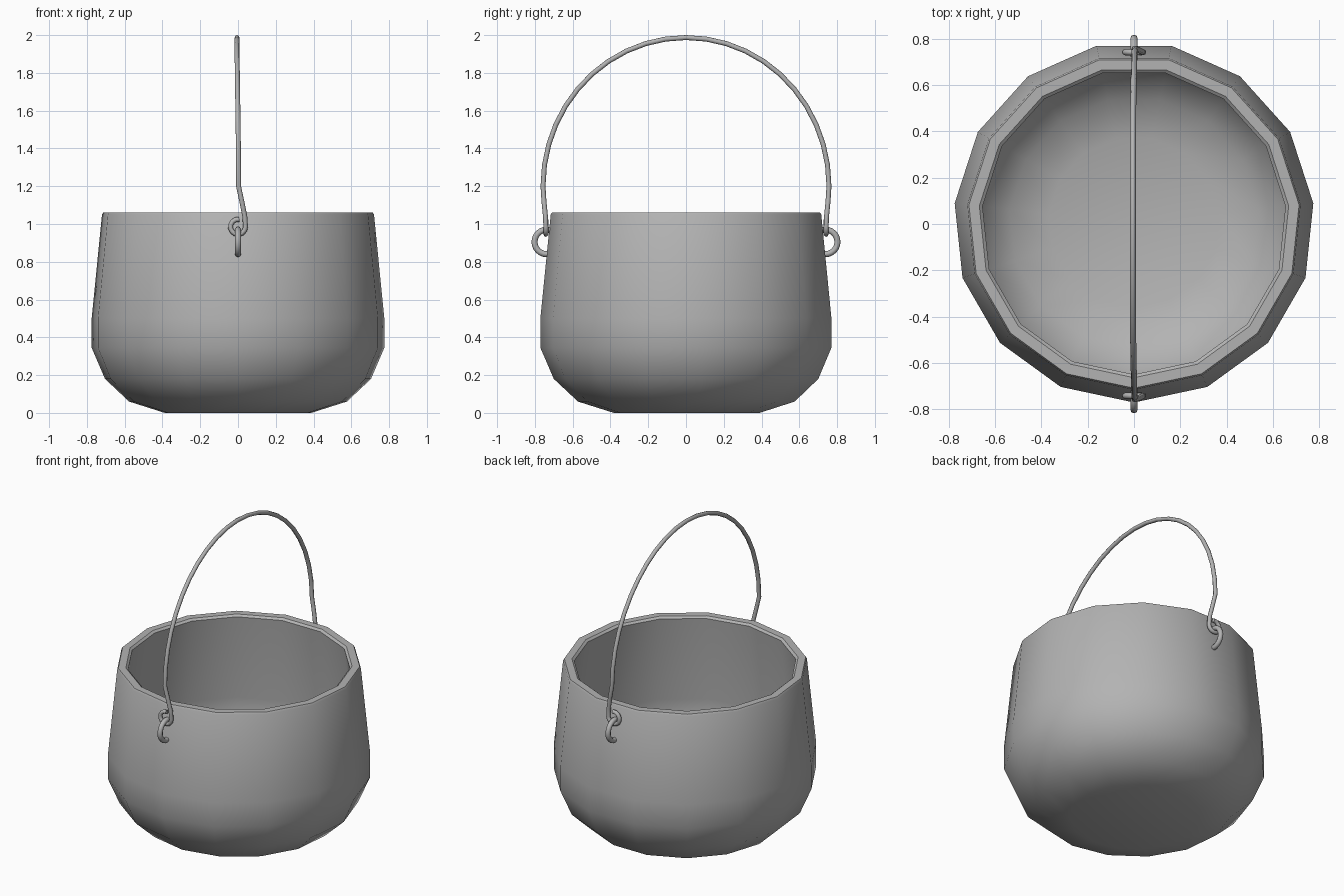
import bpy, bmesh
from math import sin, cos, pi, radians

cube = bpy.data.objects.get("Cube")
if cube:
    bpy.data.objects.remove(cube, do_unlink=True)

SIDES = 15
iron = bpy.data.materials.new("iron grey")
iron.use_nodes = True
iron.diffuse_color = (0.45, 0.45, 0.45, 1)
iron.node_tree.nodes["Principled BSDF"].inputs["Base Color"].default_value = iron.diffuse_color


def finish(obj, angle):
    """Give the part its material and smooth shading."""
    bpy.ops.object.select_all(action='DESELECT')
    obj.select_set(True)
    bpy.context.view_layer.objects.active = obj
    if obj.type == 'CURVE':
        bpy.ops.object.convert(target='MESH')
        obj = bpy.context.object
    obj.data.materials.clear()
    obj.data.materials.append(iron)
    bpy.ops.object.shade_smooth_by_angle(angle=radians(angle))


def lathe(name, profile, centre_y):
    """Revolve an open (radius, z) profile and cap both ends."""
    bm = bmesh.new()
    rings = []
    for r, z in profile:
        angles = [-pi / 2 + 2 * pi * i / SIDES for i in range(SIDES)]
        rings.append([bm.verts.new((r * cos(a), r * sin(a) + centre_y, z)) for a in angles])
    for low, high in zip(rings, rings[1:]):
        for i in range(SIDES):
            j = (i + 1) % SIDES
            bm.faces.new((low[i], low[j], high[j], high[i]))
    bm.faces.new(rings[0][::-1])
    bm.faces.new(rings[-1])
    mesh = bpy.data.meshes.new(name)
    bm.to_mesh(mesh)
    bm.free()
    obj = bpy.data.objects.new(name, mesh)
    bpy.context.collection.objects.link(obj)
    finish(obj, 32)


def tube(name, points, radius):
    """Round wire along a list of points."""
    curve = bpy.data.curves.new(name, 'CURVE')
    curve.dimensions = '3D'
    curve.bevel_depth = radius
    curve.bevel_resolution = 2
    curve.use_fill_caps = True
    spline = curve.splines.new('POLY')
    spline.points.add(len(points) - 1)
    for p, co in zip(spline.points, points):
        p.co = (*co, 1)
    obj = bpy.data.objects.new(name, curve)
    bpy.context.collection.objects.link(obj)
    finish(obj, 60)


# Pot shell: outside from the base up, over the rim, down the inside
outside = [(0.39, 0), (0.58, 0.06), (0.708, 0.18), (0.779, 0.345), (0.779, 0.5), (0.724, 1.05)]
rim = [(0.717, 1.062), (0.672, 1.062), (0.658, 1.05)]
inside = [(0.715, 0.5), (0.715, 0.36), (0.65, 0.22), (0.54, 0.12), (0.37, 0.065)]
lathe("pot", outside + rim + inside, 0.008)

# Handle: one half is a hook, a bent leg and a quarter of the arch
hook = [(0.04 * cos(a), 0.742, 0.985 + 0.04 * sin(a))
        for a in (radians(-280 + 28 * i) for i in range(11))]
leg = [(0.036, 0.744, 1.04), (0.02, 0.752, 1.12)]
arch = [(0.008 * cos(a) ** 4 - 0.005, 0.757 * cos(a), 1.2 + 0.787 * sin(a))
        for a in (pi / 2 * i / 11 for i in range(12))]
back = hook + leg + arch
front = [(x, -y, z) for x, y, z in back[-2::-1]]
tube("handle", back + front, 0.013)

# Eyelets the hooks hang in
for name, side in (("front_eyelet", -1), ("back_eyelet", 1)):
    arc = [radians(-105 + 15 * i) for i in range(16)]
    tube(name, [(0, side * (0.737 + 0.065 * cos(a)), 0.905 + 0.065 * sin(a)) for a in arc], 0.016)
